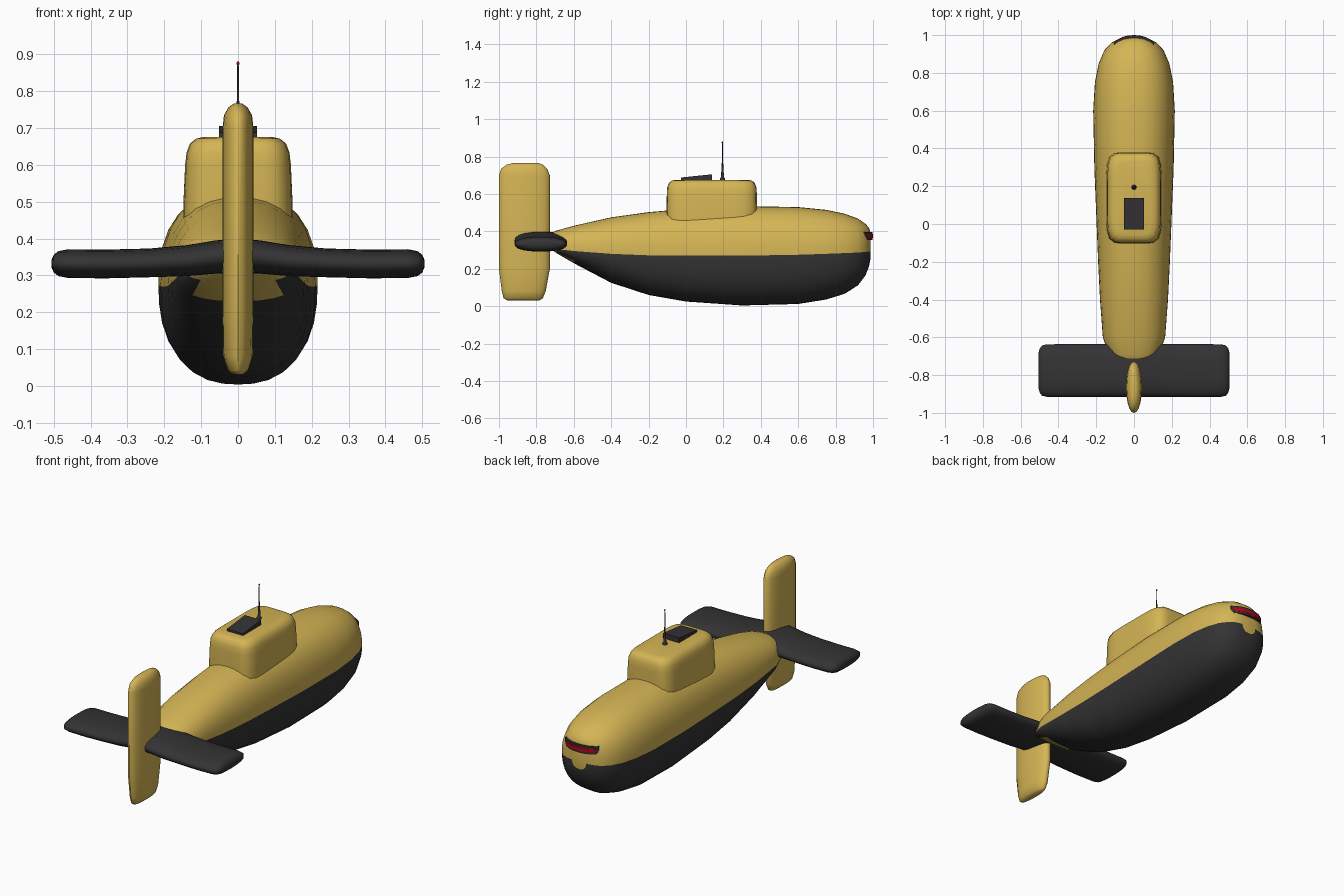
import bpy, bmesh, math
from mathutils import Vector

if "Cube" in bpy.data.objects:
    bpy.data.objects.remove(bpy.data.objects["Cube"])


def material(name, rgb):
    m = bpy.data.materials.new(name)
    m.diffuse_color = (*rgb, 1)
    m.use_nodes = True
    m.node_tree.nodes["Principled BSDF"].inputs["Base Color"].default_value = m.diffuse_color
    return m


YELLOW = material("yellow_paint", (0.66, 0.46, 0.09))
BLACK = material("black_paint", (0.035, 0.033, 0.035))
RED = material("red_light", (0.5, 0.0, 0.01))


def finish(name, bm, mats, angle=45):
    bmesh.ops.recalc_face_normals(bm, faces=bm.faces)
    me = bpy.data.meshes.new(name)
    bm.to_mesh(me)
    bm.free()
    ob = bpy.data.objects.new(name, me)
    bpy.context.collection.objects.link(ob)
    for m in mats:
        me.materials.append(m)
    bpy.ops.object.select_all(action='DESELECT')
    ob.select_set(True)
    bpy.context.view_layer.objects.active = ob
    bpy.ops.object.shade_smooth_by_angle(angle=math.radians(angle))
    return ob


def loft(rings):
    """Skin a list of equal-length point rings and cap both ends."""
    bm = bmesh.new()
    vs = [[bm.verts.new(p) for p in r] for r in rings]
    n = len(vs[0])
    for a, b in zip(vs, vs[1:]):
        for i in range(n):
            j = (i + 1) % n
            bm.faces.new((a[i], a[j], b[j], b[i]))
    bm.faces.new(vs[0])
    bm.faces.new(vs[-1])
    return bm


def superellipse(n, e):
    """Unit superellipse points with exponent e."""
    pts = []
    for i in range(n):
        t = 2 * math.pi * i / n
        c, s = math.cos(t), math.sin(t)
        r = (abs(c) ** e + abs(s) ** e) ** (-1 / e)
        pts.append((c * r, s * r))
    return pts


# Hull: stations of (y, half width, top, waterline, bottom)
stations = [
    (-0.745, 0.05, 0.375, 0.345, 0.325), (-0.73, 0.09, 0.388, 0.335, 0.312),
    (-0.69, 0.135, 0.405, 0.305, 0.282), (-0.6, 0.165, 0.43, 0.295, 0.23),
    (-0.4, 0.18, 0.475, 0.28, 0.125), (-0.2, 0.19, 0.503, 0.272, 0.06),
    (0.0, 0.198, 0.52, 0.27, 0.025), (0.3, 0.21, 0.535, 0.27, 0.004),
    (0.6, 0.216, 0.53, 0.275, 0.012), (0.75, 0.207, 0.515, 0.28, 0.036),
    (0.85, 0.187, 0.494, 0.284, 0.067), (0.92, 0.157, 0.468, 0.287, 0.112),
    (0.96, 0.12, 0.44, 0.29, 0.165), (0.978, 0.085, 0.42, 0.292, 0.212),
    (0.986, 0.045, 0.395, 0.293, 0.25)]
bm = loft([[Vector((w * a, y, wl + b * ((top - wl) if b > 0 else (wl - bot))))
            for a, b in superellipse(32, 2.4)]
           for y, w, top, wl, bot in stations])
bm.normal_update()
for f in bm.faces:
    c = f.calc_center_median()
    wl = next((p[3] + (q[3] - p[3]) * (c.y - p[0]) / (q[0] - p[0])
               for p, q in zip(stations, stations[1:]) if p[0] <= c.y <= q[0]), 0.3)
    stern_patch = c.y < -0.6 and abs(c.x) < 0.12
    f.material_index = 0 if c.z > wl or stern_patch else 1
finish("hull", bm, [YELLOW, BLACK])

# Conning tower: tapered rounded block
tower = [(0.44, 1.0, 1.0), (0.50, 1.0, 1.0), (0.60, 0.97, 0.995), (0.635, 0.94, 0.985),
         (0.658, 0.88, 0.95), (0.671, 0.77, 0.89), (0.676, 0.62, 0.8)]
bm = loft([[Vector((0.148 * sx * a, 0.138 + 0.242 * sy * b, z))
            for a, b in superellipse(40, 6)] for z, sx, sy in tower])
finish("conning_tower", bm, [YELLOW])

# Rudder: upright fin, rings of (z, back y, front y, half thickness)
fin = [(0.031, -0.955, -0.785, 0.014), (0.042, -0.975, -0.765, 0.028),
       (0.08, -0.985, -0.75, 0.04), (0.2, -1.0, -0.728, 0.042), (0.7, -1.0, -0.728, 0.042),
       (0.735, -0.988, -0.742, 0.038), (0.756, -0.96, -0.765, 0.026),
       (0.766, -0.92, -0.79, 0.012)]
bm = loft([[Vector((t * a, (y0 + y1) / 2 + b * (y1 - y0) / 2, z))
            for a, b in superellipse(20, 2.1)] for z, y0, y1, t in fin])
finish("rudder", bm, [YELLOW])

# Stern planes: one drooping wing, half span of (x, centre z, half chord, half thickness)
half = [(0.0, 0.354, 0.14, 0.046), (0.06, 0.350, 0.14, 0.045), (0.14, 0.340, 0.14, 0.042),
        (0.24, 0.334, 0.14, 0.039), (0.36, 0.331, 0.14, 0.039), (0.46, 0.332, 0.139, 0.039),
        (0.487, 0.332, 0.133, 0.034), (0.5, 0.332, 0.115, 0.024), (0.506, 0.332, 0.09, 0.01)]
span = [(-x, z, c, t) for x, z, c, t in reversed(half[1:])] + half
bm = loft([[Vector((x, -0.776 + c * a, z + t * b))
            for a, b in superellipse(20, 2.4)] for x, z, c, t in span])
finish("stern_planes", bm, [BLACK])

# Hatch: wedge on the tower roof
bm = loft([[Vector((x, -0.028, 0.668)), Vector((x, 0.138, 0.668)),
            Vector((x, 0.138, 0.705)), Vector((x, -0.028, 0.688))] for x in (-0.052, 0.052)])
finish("hatch", bm, [BLACK], 20)


# Antenna mast, foot and red tip
def turned(name, profile, mat):
    bm = loft([[Vector((r * math.cos(i * math.pi / 6), 0.195 + r * math.sin(i * math.pi / 6), z))
                for i in range(12)] for r, z in profile])
    finish(name, bm, [mat])


turned("antenna_mast", [(0.013, 0.67), (0.013, 0.683), (0.008, 0.69), (0.003, 0.78),
                        (0.002, 0.872)], BLACK)
turned("antenna_tip", [(0.002, 0.87), (0.004, 0.873), (0.004, 0.877), (0.002, 0.88)], RED)


# Nose light: curved housing wrapped round the bow with a red strip
def bow_strip(name, width, z0, z1, push, mat):
    rings = []
    for i in range(13):
        x = width * (i / 6 - 1)
        y = 0.998 - 0.038 * abs(x / 0.108) ** 2.4 + push
        rings.append([Vector((x, y, z0)), Vector((x, y, z1)),
                      Vector((x * 0.85, y - 0.05, z1)), Vector((x * 0.85, y - 0.05, z0))])
    finish(name, loft(rings), [mat], 30)


bow_strip("nose_light_housing", 0.108, 0.353, 0.397, 0.0, BLACK)
bow_strip("nose_light", 0.095, 0.365, 0.385, 0.0015, RED)
